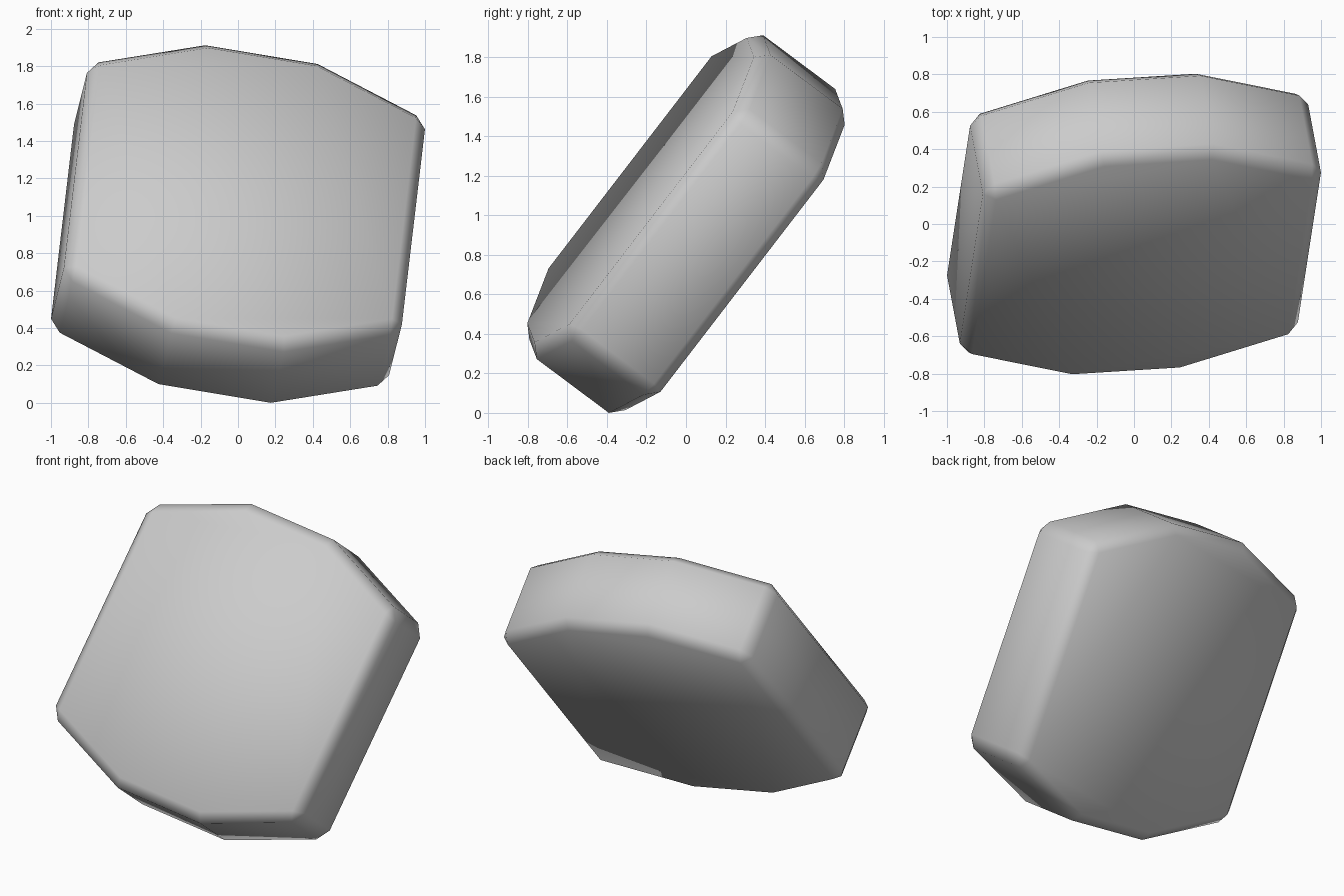
import bpy, bmesh
from mathutils import Matrix, Vector

cube = bpy.data.objects.get("Cube")
if cube:
    bpy.data.objects.remove(cube, do_unlink=True)

# Single stone-grey colour
stone = bpy.data.materials.new("light_grey")
stone.use_nodes = True
colour = (0.6, 0.6, 0.6, 1)
stone.diffuse_color = colour
stone.node_tree.nodes["Principled BSDF"].inputs["Base Color"].default_value = colour

# Slab outline: straight sides, gently arched ends
HALF_THICK, BEVEL = 0.29, 0.06
arch = [(0.918, 0.72), (0.305, 0.975), (-0.305, 0.975), (-0.918, 0.72)]
outline = arch + [(-x, -z) for x, z in arch]

bm = bmesh.new()
face = bm.faces.new([bm.verts.new((x, -HALF_THICK, z)) for x, z in outline])
back = bmesh.ops.extrude_face_region(bm, geom=[face])["geom"]
bmesh.ops.translate(bm, vec=(0, 2 * HALF_THICK, 0),
                    verts=[v for v in back if isinstance(v, bmesh.types.BMVert)])
bmesh.ops.recalc_face_normals(bm, faces=bm.faces)

# Chamfer the rim and the four corners, but not the shallow arch folds
sharp = [e for e in bm.edges if e.calc_face_angle() > 0.6]
bmesh.ops.bevel(bm, geom=sharp, offset=BEVEL, offset_type='OFFSET', segments=1,
                affect='EDGES', profile=0.5)
bmesh.ops.recalc_face_normals(bm, faces=bm.faces)

# Lean the slab back and twist it slightly
side = Vector((0.984, 0.062, -0.164)).normalized()
depth = Vector((-0.148, 0.793, -0.592))
depth = (depth - side * depth.dot(side)).normalized()
up = side.cross(depth)
bm.transform(Matrix((side, depth, up)).transposed().to_4x4())

# Rest on the ground
low = min(v.co.z for v in bm.verts)
bmesh.ops.translate(bm, vec=(0, 0, -low), verts=bm.verts)

for f in bm.faces:
    f.smooth = True
mesh = bpy.data.meshes.new("stone_slab")
bm.to_mesh(mesh)
bm.free()
mesh.materials.append(stone)
slab = bpy.data.objects.new("stone_slab", mesh)
bpy.context.collection.objects.link(slab)
